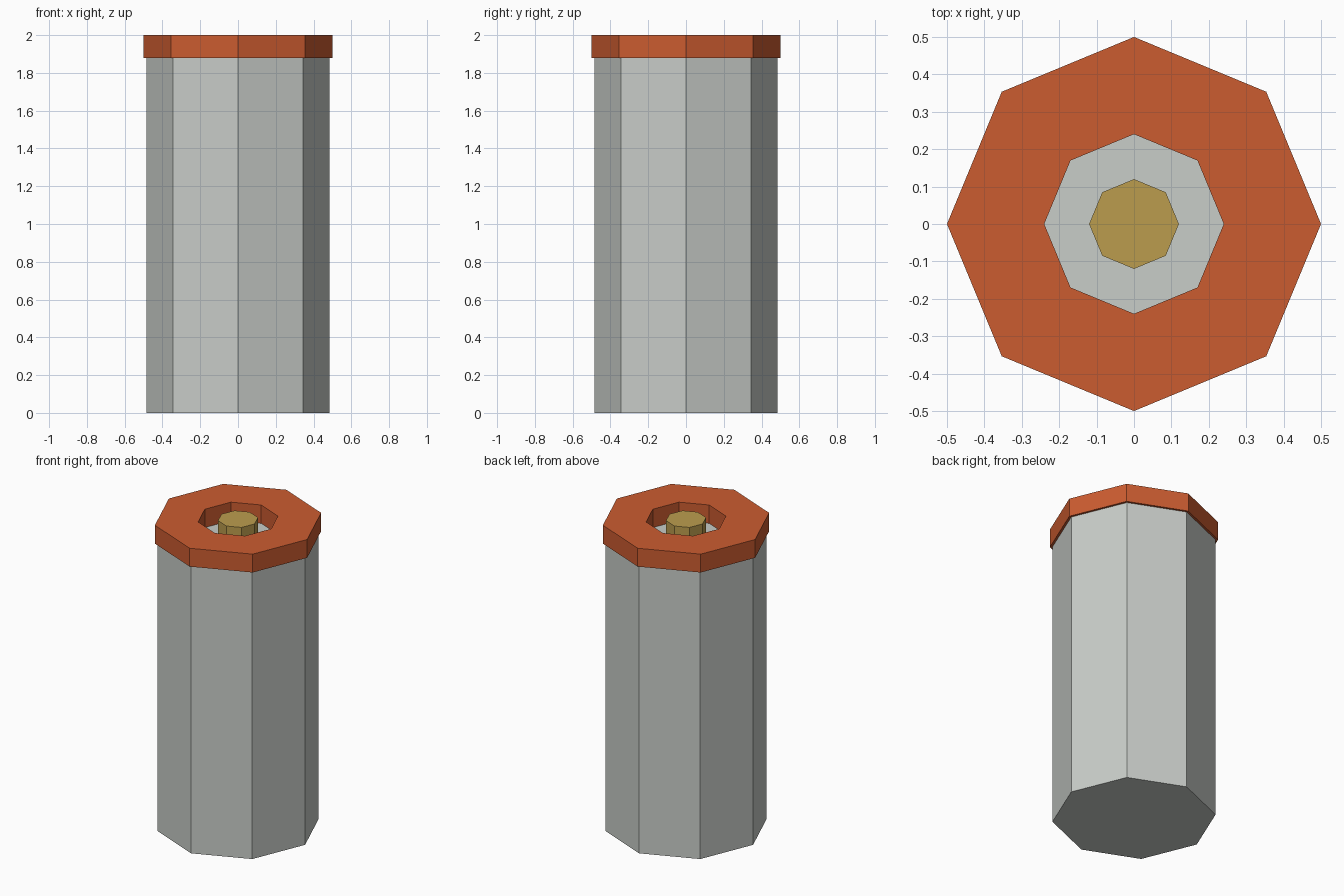
import bpy
import bmesh
from math import cos, sin, tau

SIDES = 8

cube = bpy.data.objects.get("Cube")
if cube:
    bpy.data.objects.remove(cube, do_unlink=True)


def make_material(name, rgb):
    mat = bpy.data.materials.new(name)
    mat.use_nodes = True
    colour = (*rgb, 1.0)
    mat.diffuse_color = colour
    mat.node_tree.nodes["Principled BSDF"].inputs["Base Color"].default_value = colour
    return mat


def lathe(name, profile, mat, closed=False):
    """Turn a (radius, z) profile into an eight-sided solid, with flat ends unless closed."""
    bm = bmesh.new()
    rings = [[bm.verts.new((r * cos(tau * i / SIDES), r * sin(tau * i / SIDES), z))
              for i in range(SIDES)] for r, z in profile]
    pairs = list(zip(rings, rings[1:]))
    if closed:
        pairs.append((rings[-1], rings[0]))
    else:
        bm.faces.new(rings[0][::-1])
        bm.faces.new(rings[-1])
    for low, high in pairs:
        for i in range(SIDES):
            j = (i + 1) % SIDES
            bm.faces.new((low[i], low[j], high[j], high[i]))
    bmesh.ops.recalc_face_normals(bm, faces=bm.faces)
    mesh = bpy.data.meshes.new(name)
    bm.to_mesh(mesh)
    bm.free()
    mesh.materials.append(mat)
    obj = bpy.data.objects.new(name, mesh)
    bpy.context.collection.objects.link(obj)
    return obj


grey = make_material("pale grey", (0.58, 0.61, 0.58))
orange = make_material("burnt orange", (0.60, 0.107, 0.03))
brass = make_material("brass", (0.50, 0.335, 0.076))

BODY_TOP, TOP = 1.88, 2.0

# Tall body
lathe("body", [(0.485, 0), (0.485, BODY_TOP)], grey)

# Ring-shaped cap with an open centre
lathe("cap_ring", [(0.5, BODY_TOP), (0.5, TOP), (0.24, TOP), (0.24, BODY_TOP)],
      orange, closed=True)

# Centre pin standing in the opening
lathe("centre_pin", [(0.12, BODY_TOP), (0.12, TOP)], brass)
